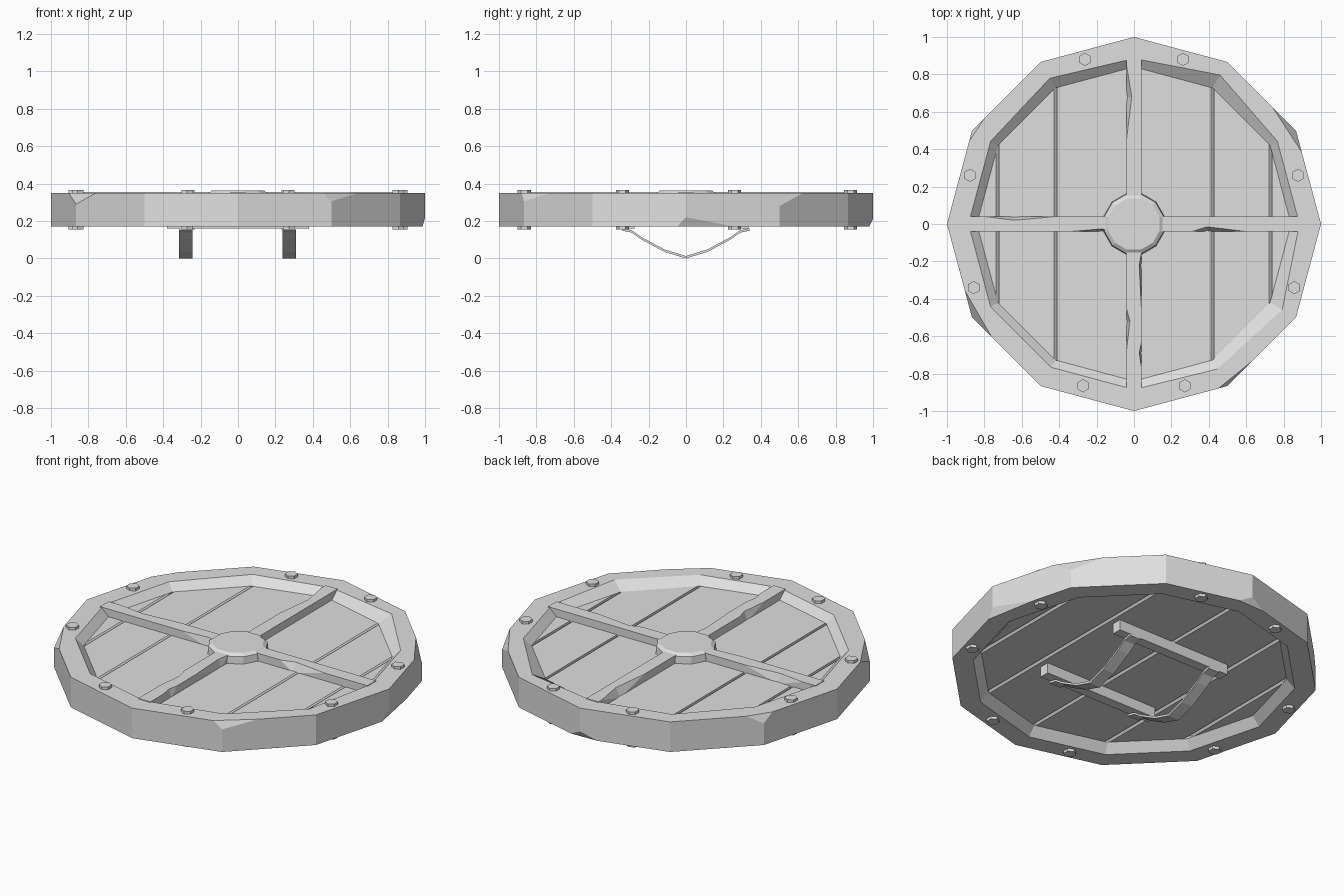
import bpy, bmesh
from math import sin, cos, radians, pi
from mathutils import Vector

if "Cube" in bpy.data.objects:
    bpy.data.objects.remove(bpy.data.objects["Cube"])

grey = bpy.data.materials.new("plain_grey")
grey.use_nodes = True
colour = (0.74, 0.74, 0.74, 1)
grey.diffuse_color = colour
grey.node_tree.nodes["Principled BSDF"].inputs["Base Color"].default_value = colour

BOTTOM, TOP = 0.17, 0.35            # rim faces
BOARD_LOW, BOARD_TOP = 0.222, 0.308  # board faces


def finish(name, bm):
    bmesh.ops.recalc_face_normals(bm, faces=bm.faces)
    mesh = bpy.data.meshes.new(name)
    bm.to_mesh(mesh)
    bm.free()
    mesh.materials.append(grey)
    obj = bpy.data.objects.new(name, mesh)
    bpy.context.collection.objects.link(obj)
    return obj


def loft(bm, loops, caps=True, closed=False):
    """Join equal-length closed loops of points with side faces."""
    rings = [[bm.verts.new(p) for p in loop] for loop in loops]
    pairs = list(zip(rings, rings[1:]))
    if closed:
        pairs.append((rings[-1], rings[0]))
    for a, b in pairs:
        for i in range(len(a)):
            j = (i + 1) % len(a)
            bm.faces.new((a[i], a[j], b[j], b[i]))
    if caps:
        bm.faces.new(rings[0])
        bm.faces.new(rings[-1])


def ring(radius, z, sides=12, turn=0, centre=(0, 0)):
    return [(centre[0] + radius * cos(2 * pi * i / sides + turn),
             centre[1] + radius * sin(2 * pi * i / sides + turn), z)
            for i in range(sides)]


def box(name, x0, x1, y0, y1, z0, z1):
    bm = bmesh.new()
    loft(bm, [[(x0, y0, z), (x1, y0, z), (x1, y1, z), (x0, y1, z)]
              for z in (z0, z1)])
    return finish(name, bm)


# Rim: twelve-sided hoop with a sloped inner wall
bm = bmesh.new()
inner_top = ring(0.885, TOP)
for i, worn in ((2, 0.92), (4, 0.9), (10, 0.895), (11, 0.915)):  # worn inner corners
    inner_top[i] = ring(worn, TOP)[i]
loft(bm, [ring(1, BOTTOM), ring(1, TOP), inner_top, ring(0.84, BOARD_TOP),
          ring(0.84, BOARD_LOW), ring(0.885, BOTTOM)], caps=False, closed=True)

# Chips sliced off the rim corners: corner angle, reach to each side, depth, side
for angle, back, ahead, depth, on_top in (
        (210, 0.15, 0.15, 0.06, True), (300, 0.05, 0.2, 0.045, True),
        (30, 0.12, 0.18, 0.07, True), (150, 0.1, 0.06, 0.05, True),
        (0, 0.05, 0.27, 0.05, False), (90, 0.08, 0.1, 0.04, False)):
    z = TOP if on_top else BOTTOM
    corner, before, after = (Vector((cos(radians(a)), sin(radians(a)), z))
                             for a in (angle, angle - 30, angle + 30))
    p = corner + (before - corner).normalized() * back
    q = corner + (after - corner).normalized() * ahead
    r = corner + Vector((0, 0, -depth if on_top else depth))
    normal = (q - p).cross(r - p)
    if normal.dot(corner - p) < 0:
        normal.negate()
    cut = bmesh.ops.bisect_plane(bm, geom=bm.verts[:] + bm.edges[:] + bm.faces[:],
                                 plane_co=p, plane_no=normal, clear_outer=True)
    edges = [e for e in cut["geom_cut"] if isinstance(e, bmesh.types.BMEdge)]
    bmesh.ops.holes_fill(bm, edges=edges, sides=0)
finish("rim", bm)

# Boards: panel with slanted seams, trimmed to the shape of the rim
seams = (-0.73, -0.42, 0, 0.42, 0.73)
upper, lower = [(-0.9, BOARD_TOP)], [(-0.9, BOARD_LOW)]
for s in seams:
    upper += [(s - 0.008, BOARD_TOP), (s + 0.008, BOARD_TOP - 0.014), (s + 0.009, BOARD_TOP)]
    lower += [(s - 0.01, BOARD_LOW), (s + 0.012, BOARD_LOW + 0.03), (s + 0.014, BOARD_LOW)]
upper.append((0.9, BOARD_TOP))
lower.append((0.9, BOARD_LOW))
profile = upper + lower[::-1]
bm = bmesh.new()
loft(bm, [[(x, y, z) for x, z in profile] for y in (-0.9, 0.9)])
for i in range(12):
    a = radians(15 + 30 * i)
    out = Vector((cos(a), sin(a), 0))
    bmesh.ops.bisect_plane(bm, geom=bm.verts[:] + bm.edges[:] + bm.faces[:],
                           plane_co=out * 0.83, plane_no=out, clear_outer=True)
finish("boards", bm)


# Cross bars: each nick is (start, deepest, end, depth) along one top edge
def cross_bar(name, along_x, right_nicks, left_nicks):
    half, end = 0.04, 0.885
    low, high = [], []
    for side, nicks in ((1, right_nicks), (-1, left_nicks)):
        points = [(-end, 0), (end, 0)]
        for a, m, b, d in nicks:
            points += [(a, 0), (m, d), (b, 0)]
        for t, d in sorted(points, reverse=side < 0):
            for loop, w, z in ((low, half, BOARD_TOP - 0.01), (high, half - d, 0.354)):
                loop.append((t, side * w, z) if along_x else (side * w, t, z))
    bm = bmesh.new()
    loft(bm, [low, high])
    bmesh.ops.triangulate(bm, faces=[f for f in bm.faces if len(f.verts) == 4])
    finish(name, bm)


cross_bar("long_bar", False,
          [(-0.77, -0.69, -0.63, 0.012), (-0.47, -0.22, -0.15, 0.012)],
          [(-0.68, -0.52, -0.45, 0.018), (0.45, 0.68, 0.85, 0.028)])
cross_bar("cross_bar", True,
          [(-0.8, -0.64, -0.42, 0.02)],
          [(-0.34, -0.17, -0.13, 0.014), (0.31, 0.39, 0.6, 0.025)])

# Centre boss
bm = bmesh.new()
turn = radians(15)
loft(bm, [ring(r, z, 12, turn) for r, z in
          ((0.168, BOARD_TOP - 0.01), (0.163, 0.35), (0.142, 0.364))])
finish("boss", bm)

# Hexagonal bolts through the rim
for side, tag in ((1, "left"), (-1, "right")):
    for n, (x, y) in enumerate(((0.262, 0.88), (0.877, 0.26),
                                (0.857, -0.34), (0.272, -0.865))):
        bm = bmesh.new()
        c = (side * x, y)
        loft(bm, [ring(0.035, z, 6, radians(30), c) for z in (0.154, 0.366)])
        finish(f"bolt_{tag}_{n + 1}", bm)

# Grip mounts under the boards
for tag, y in (("front", -0.305), ("back", 0.305)):
    box(f"grip_mount_{tag}", -0.38, 0.38, y - 0.03, y + 0.03, 0.16, BOARD_LOW + 0.01)

# Curved straps hanging from the mounts
half_path = [(0.34, 0.148), (0.29, 0.138), (0.24, 0.102), (0.115, 0.035), (0, 0)]
path = half_path + [(-y, z) for y, z in half_path[-2::-1]]
for tag, x in (("left", 0.275), ("right", -0.28)):
    bm = bmesh.new()
    loft(bm, [[(x - 0.036, y, z), (x + 0.036, y, z),
               (x + 0.036, y, z + 0.013), (x - 0.036, y, z + 0.013)]
              for y, z in path])
    finish(f"strap_{tag}", bm)
